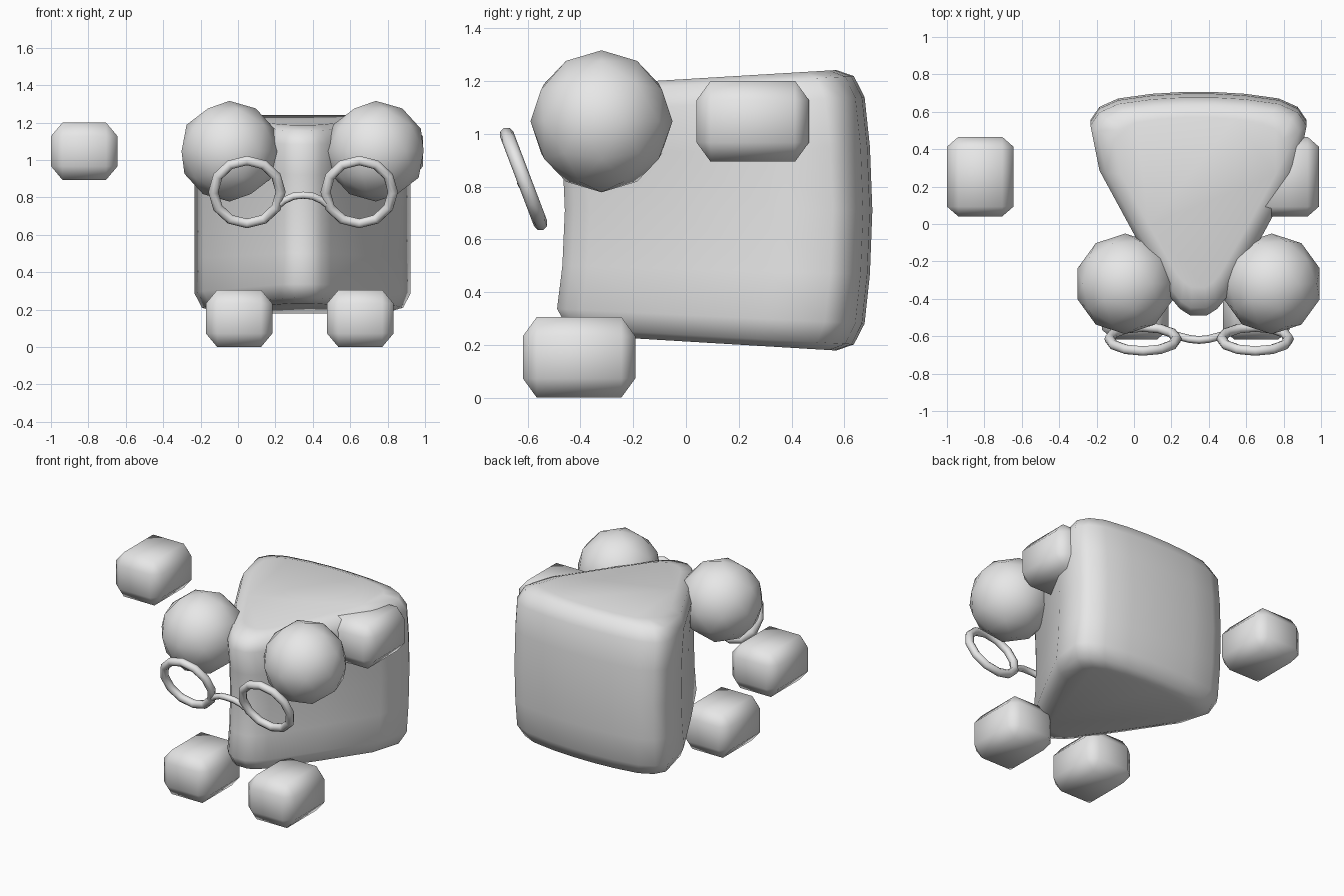
import bpy, bmesh, math
from mathutils import Vector

if "Cube" in bpy.data.objects:
    bpy.data.objects.remove(bpy.data.objects["Cube"])

grey = bpy.data.materials.new("plain grey")
grey.diffuse_color = (0.8, 0.8, 0.8, 1)
grey.use_nodes = True
grey.node_tree.nodes["Principled BSDF"].inputs["Base Color"].default_value = grey.diffuse_color


def finish(obj, name):
    obj.name = name
    obj.data.materials.clear()
    obj.data.materials.append(grey)
    for p in obj.data.polygons:
        p.use_smooth = True
    return obj


def from_bmesh(bm, name):
    bmesh.ops.recalc_face_normals(bm, faces=bm.faces[:])
    mesh = bpy.data.meshes.new(name)
    bm.to_mesh(mesh)
    bm.free()
    obj = bpy.data.objects.new(name, mesh)
    bpy.context.collection.objects.link(obj)
    return finish(obj, name)


CX = 0.345  # middle of the body

# Body: wedge-shaped outline lofted upwards, with rounded top and bottom rims
half = [(0.08, 0.66), (0.25, 0.65), (0.43, 0.625), (0.53, 0.58), (0.578, 0.51),
        (0.53, 0.27), (0.34, -0.08), (0.15, -0.41), (0.10, -0.47), (0.045, -0.505)]
outline = half + [(-x, y) for x, y in reversed(half)]
levels = [(-1, 0.78), (-0.95, 0.93), (-0.8, 1), (-0.45, 1), (0, 1),
          (0.45, 1), (0.8, 1), (0.95, 0.93), (1, 0.78)]
bm = bmesh.new()
rings = []
for t, s in levels:
    ring = []
    for x, y in outline:
        yy = 0.25 + (y - 0.25) * s
        z = 0.71 + t * (0.497 + 0.06 * yy)
        ring.append(bm.verts.new((CX + x * s, yy + 0.046 * (1 - t * t), z)))
    rings.append(ring)
n = len(outline)
for a, b in zip(rings, rings[1:]):
    for i in range(n):
        j = (i + 1) % n
        bm.faces.new((a[i], a[j], b[j], b[i]))
bm.faces.new(rings[0])
bm.faces.new(rings[-1])
from_bmesh(bm, "body")

# Eyes: faceted balls
for side, x in (("left", -0.046), ("right", 0.737)):
    bpy.ops.mesh.primitive_ico_sphere_add(subdivisions=2, radius=0.269,
                                          location=(x, -0.32, 1.047))
    finish(bpy.context.object, side + "_eye")


# Hands and feet: boxes with every edge chamfered
def chamfered_box(name, centre):
    size, cut = Vector((0.178, 0.213, 0.153)), Vector((0.061, 0.053, 0.073))
    bm = bmesh.new()
    for axis in range(3):
        for k in range(8):
            p = Vector()
            for i in range(3):
                reach = size[i] if i == axis else size[i] - cut[i]
                p[i] = centre[i] + reach * (1 if k >> i & 1 else -1)
            bm.verts.new(p)
    bmesh.ops.convex_hull(bm, input=bm.verts[:])
    bmesh.ops.dissolve_limit(bm, angle_limit=0.01, verts=bm.verts[:], edges=bm.edges[:])
    from_bmesh(bm, name)


chamfered_box("left_hand", (-0.822, 0.253, 1.047))
chamfered_box("right_hand", (0.811, 0.253, 1.047))
chamfered_box("left_foot", (0.006, -0.405, 0.153))
chamfered_box("right_foot", (0.654, -0.405, 0.153))

# Glasses: two tilted rims
tilt = math.radians(110.8)
for side, x in (("left", 0.048), ("right", 0.648)):
    bpy.ops.mesh.primitive_torus_add(major_segments=12, minor_segments=8,
                                     major_radius=0.180, minor_radius=0.027,
                                     location=(x, -0.615, 0.829), rotation=(tilt, 0, 0))
    finish(bpy.context.object, side + "_rim")

# Glasses: arched bridge between the rims
path = [(-0.125, -0.595, 0.765), (-0.10, -0.602, 0.785), (-0.05, -0.615, 0.807), (0, -0.62, 0.812),
        (0.05, -0.615, 0.807), (0.10, -0.602, 0.785), (0.125, -0.595, 0.765)]
curve = bpy.data.curves.new("bridge", 'CURVE')
curve.dimensions = '3D'
curve.bevel_depth = 0.021
curve.bevel_resolution = 1
curve.use_fill_caps = True
spline = curve.splines.new('POLY')
spline.points.add(len(path) - 1)
for p, (x, y, z) in zip(spline.points, path):
    p.co = (CX + 0.003 + x, y, z, 1)
spline.use_smooth = True
bridge = bpy.data.objects.new("bridge", curve)
bpy.context.collection.objects.link(bridge)
curve.materials.append(grey)
